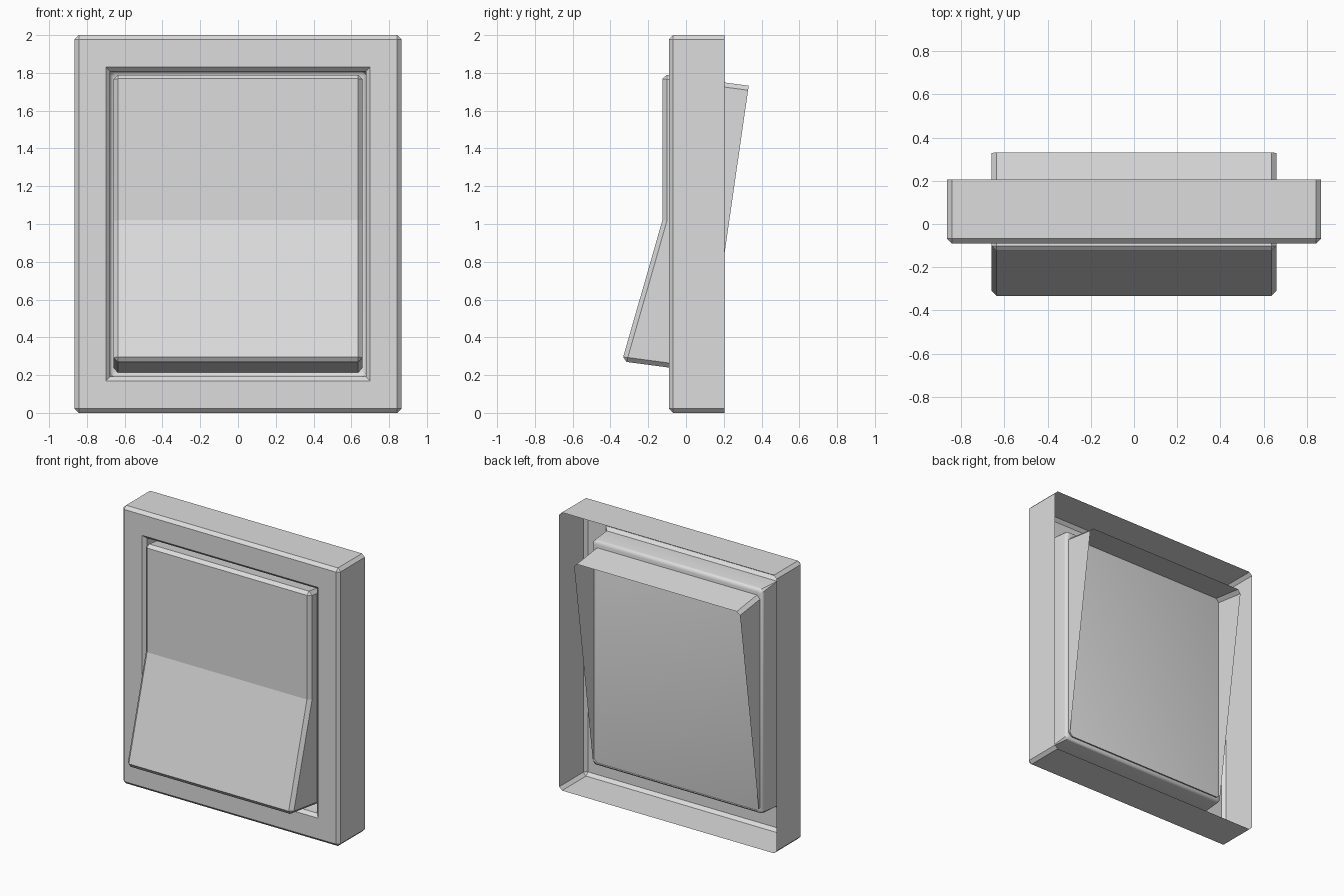
import bpy, bmesh, math

cube = bpy.data.objects.get("Cube")
if cube:
    bpy.data.objects.remove(cube)

plastic = bpy.data.materials.new("light_grey_plastic")
plastic.use_nodes = True
colour = (0.72, 0.72, 0.72, 1)
plastic.diffuse_color = colour
plastic.node_tree.nodes["Principled BSDF"].inputs["Base Color"].default_value = colour


def finish(name, bm):
    mesh = bpy.data.meshes.new(name)
    bm.to_mesh(mesh)
    bm.free()
    mesh.materials.append(plastic)
    obj = bpy.data.objects.new(name, mesh)
    bpy.context.collection.objects.link(obj)
    return obj


def ring(bm, hx, hz, y, cut):
    """Rectangle with cut corners, centred on z = 1."""
    quarter = [(hx, hz - cut), (hx - cut, hz)]
    pts = quarter + [(-x, z) for x, z in reversed(quarter)]
    pts += [(-x, -z) for x, z in pts]
    return [bm.verts.new((x, y, 1 + z)) for x, z in pts]


# Frame: open-backed shell whose chamfered opening leads into a shallow tray
HX, CH = 0.865, 0.022
bm = bmesh.new()
rings = [ring(bm, HX, 1, 0.205, CH),
         ring(bm, HX, 1, CH - 0.09, CH),
         ring(bm, HX - CH, 1 - CH, -0.09, 0)]
tray = [(0, -0.09, 0), (0.022, -0.068, 0)]
RADIUS = 0.024
for i in range(4):
    a = math.radians(30 * i)
    tray.append((0.022 + RADIUS * (1 - math.cos(a)),
                 0.078 + RADIUS * math.sin(a), 0.015))
rings += [ring(bm, 0.70 - d, 0.83 - d, y, c) for d, y, c in tray]
for a, b in zip(rings, rings[1:]):
    for i in range(8):
        j = (i + 1) % 8
        bm.faces.new((a[i], a[j], b[j], b[i]))
bm.faces.new(rings[-1])
bmesh.ops.remove_doubles(bm, verts=bm.verts, dist=0.0005)
bmesh.ops.recalc_face_normals(bm, faces=bm.faces)
front = min(bm.faces, key=lambda f: f.calc_center_median().y)
if front.normal.y > 0:
    bmesh.ops.reverse_faces(bm, faces=bm.faces)
frame = finish("frame", bm)
bpy.ops.object.select_all(action='DESELECT')
bpy.context.view_layer.objects.active = frame
frame.select_set(True)
bpy.ops.object.shade_smooth_by_angle(angle=math.radians(32))

# Rocker: bent side profile (y, z) extruded across, chamfered, hollow at the back
profile = [(-0.125, 1.793), (-0.125, 1.02), (-0.339, 0.273),
           (0.113, 0.213), (0.332, 1.732)]
KINK, BACK = 1, (3, 4)
W = 0.66
bm = bmesh.new()
sides = [[bm.verts.new((x, y, z)) for y, z in profile] for x in (-W, W)]
n = len(profile)
bm.faces.new(sides[0])
bm.faces.new(sides[1][::-1])
for i in range(n):
    j = (i + 1) % n
    bm.faces.new((sides[0][i], sides[0][j], sides[1][j], sides[1][i]))
bmesh.ops.recalc_face_normals(bm, faces=bm.faces)
back_verts = {s[i] for s in sides for i in BACK}
kink_verts = {s[KINK] for s in sides}
edges = [e for e in bm.edges
         if not set(e.verts) <= back_verts and set(e.verts) != kink_verts]
bmesh.ops.bevel(bm, geom=edges, offset=0.024, offset_type='OFFSET',
                segments=1, affect='EDGES', clamp_overlap=True)
bmesh.ops.recalc_face_normals(bm, faces=bm.faces)
back = max(bm.faces, key=lambda f: f.normal.y)
bmesh.ops.delete(bm, geom=[back], context='FACES_ONLY')
finish("rocker", bm)
